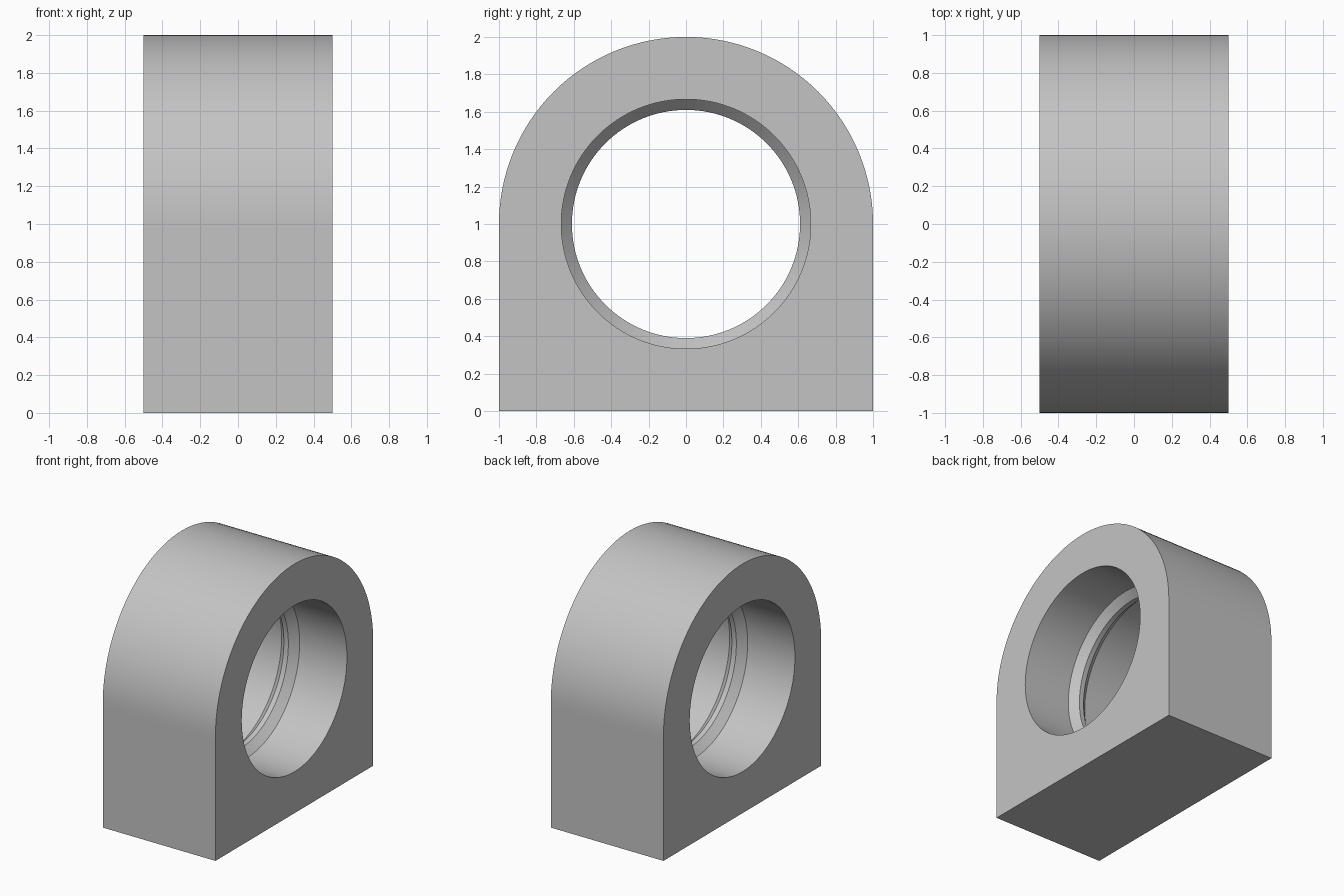
import bpy
import bmesh
import math

cube = bpy.data.objects.get("Cube")
if cube:
    bpy.data.objects.remove(cube, do_unlink=True)

SEGMENTS = 128          # multiple of 8, so the base corners fall on a vertex
HALF_WIDTH = 0.5
BORE, RIB = 0.667, 0.61  # radii of the bore and of its central rib
CENTRE_Z = 1.0

# Plain grey finish
grey = bpy.data.materials.new("grey")
grey.use_nodes = True
colour = (0.55, 0.55, 0.55, 1)
grey.diffuse_color = colour
grey.node_tree.nodes["Principled BSDF"].inputs["Base Color"].default_value = colour


def directions():
    for i in range(SEGMENTS):
        a = 2 * math.pi * i / SEGMENTS
        yield math.cos(a), math.sin(a)


def circle_loop(bm, x, radius):
    return [bm.verts.new((x, c * radius, CENTRE_Z + s * radius)) for c, s in directions()]


def arch_loop(bm, x):
    """Round above the bore centre, square below it."""
    loop = []
    for c, s in directions():
        scale = 1 if s >= 0 else 1 / max(abs(c), abs(s))
        loop.append(bm.verts.new((x, c * scale, CENTRE_Z + s * scale)))
    return loop


# Housing: a closed band of loops over the outside and back through the bore
bm = bmesh.new()
bore_profile = [(HALF_WIDTH, BORE), (0.08, BORE), (0.02, RIB),
                (-0.02, RIB), (-0.08, BORE), (-HALF_WIDTH, BORE)]
loops = [arch_loop(bm, -HALF_WIDTH), arch_loop(bm, HALF_WIDTH)]
loops += [circle_loop(bm, x, r) for x, r in bore_profile]

for k, loop in enumerate(loops):
    following = loops[(k + 1) % len(loops)]
    for i in range(SEGMENTS):
        j = (i + 1) % SEGMENTS
        bm.faces.new((loop[i], loop[j], following[j], following[i]))
bmesh.ops.recalc_face_normals(bm, faces=bm.faces)

mesh = bpy.data.meshes.new("bearing_housing")
bm.to_mesh(mesh)
bm.free()
mesh.materials.append(grey)
housing = bpy.data.objects.new("bearing_housing", mesh)
bpy.context.collection.objects.link(housing)

# Smooth curved walls, crisp edges
bpy.ops.object.select_all(action="DESELECT")
housing.select_set(True)
bpy.context.view_layer.objects.active = housing
bpy.ops.object.shade_smooth_by_angle(angle=math.radians(30))
